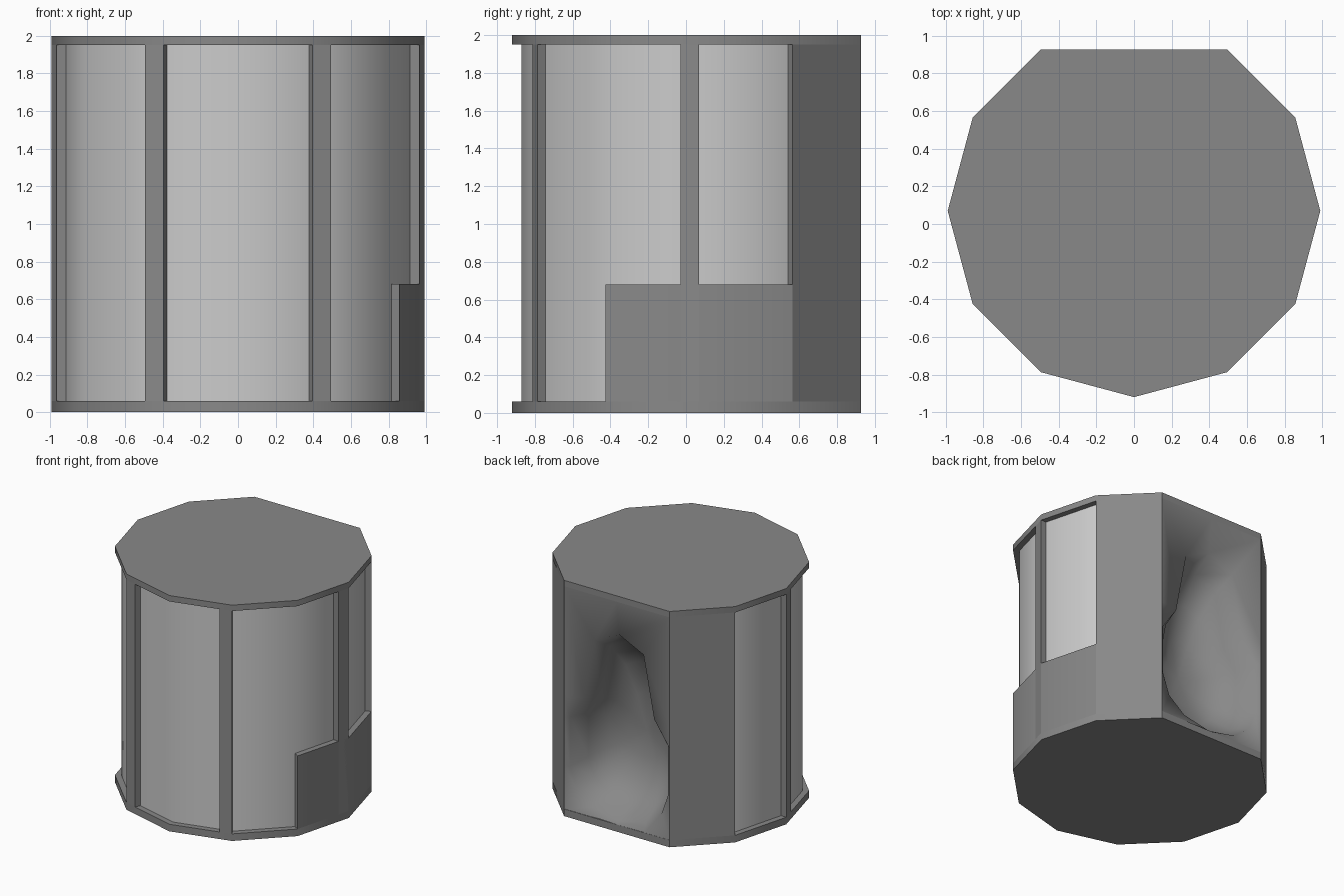
import bpy, math

if "Cube" in bpy.data.objects:
    bpy.data.objects.remove(bpy.data.objects["Cube"])

CY, R, INSET = 0.07, 0.99, 0.95     # centre y, outer radius, recess scale
BOT, TOP, H = 0.06, 1.95, 2.0

dark = bpy.data.materials.new("dark_grey")
dark.diffuse_color = (0.25, 0.25, 0.25, 1)
dark.use_nodes = True
dark.node_tree.nodes["Principled BSDF"].inputs["Base Color"].default_value = dark.diffuse_color


def corner(i):
    a = math.radians(-90 + 30 * i)
    return R * math.cos(a), CY + R * math.sin(a)


def on_edge(k):
    # point on the twelve-sided outline, k counted in corners from the front
    i = math.floor(k)
    f = k - i
    (x0, y0), (x1, y1) = corner(i), corner(i + 1)
    return x0 + (x1 - x0) * f, y0 + (y1 - y0) * f


def inward(p):
    return p[0] * INSET, CY + (p[1] - CY) * INSET


def make(name, verts, faces, mat=None, smooth=False):
    me = bpy.data.meshes.new(name)
    me.from_pydata(verts, [], faces)
    me.update()
    ob = bpy.data.objects.new(name, me)
    bpy.context.collection.objects.link(ob)
    if mat:
        me.materials.append(mat)
    if smooth:
        bpy.ops.object.select_all(action='DESELECT')
        ob.select_set(True)
        bpy.context.view_layer.objects.active = ob
        bpy.ops.object.shade_smooth_by_angle(angle=math.radians(35))
    return ob


def prism(name, loop, z0, z1, mat=None):
    # loop runs counter-clockwise
    n = len(loop)
    verts = [(x, y, z) for z in (z0, z1) for x, y in loop]
    faces = [tuple(reversed(range(n))), tuple(range(n, 2 * n))]
    faces += [(i, (i + 1) % n, n + (i + 1) % n, n + i) for i in range(n)]
    return make(name, verts, faces, mat, True)


def wall(name, k0, k1, z0=BOT, z1=TOP):
    ks = [k0] + list(range(math.floor(k0) + 1, math.ceil(k1))) + [k1]
    outer = [on_edge(k) for k in ks]
    prism(name, outer + [inward(p) for p in reversed(outer)], z0, z1, dark)


# Floor and roof plates, with the rear corner cut off flat
outline = [corner(i) for i in range(-5, 6)]
prism("floor_plate", outline, 0, BOT, dark)
prism("roof_plate", outline, TOP, H, dark)

# Recessed window panes: faceted sheet behind the posts
pane = [inward(corner(i)) for i in range(-5, 6)]
n = len(pane)
make("window_panes", [(x, y, z) for z in (BOT, TOP) for x, y in pane],
     [(i, i + 1, n + i + 1, n + i) for i in range(n - 1)], smooth=True)

# Posts and solid rear side walls on both sides
for side, s in (("right", 1), ("left", -1)):
    for part, a, b in (("front_post", 0.8, 1), ("side_post", 2.8, 3),
                       ("rear_side_wall", 4, 5)):
        k0, k1 = sorted((a * s, b * s))
        wall(f"{side}_{part}", k0, k1)

# Low solid wall on the right side only
wall("right_low_wall", 2, 4, BOT, 0.68)

# Rear wall with a smooth hollow, wide below and narrow above
half_rim = [(0, .06), (.25, .05), (.495, .05), (.495, .42), (.495, .84),
            (.495, 1.03), (.495, 1.95), (0, 1.95)]
half_lip = [(0, .08), (.25, .13), (.40, .25), (.46, .42), (.46, .84),
            (.33, 1.03), (.23, 1.55), (0, 1.66)]


def mirrored(half):
    return half + [(-x, z) for x, z in reversed(half[1:-1])]


def scaled(ring, s):
    return [(x * s, 0.7 + (z - 0.7) * s) for x, z in ring]


rim, lip = mirrored(half_rim), mirrored(half_lip)
back = corner(5)[1]
rings = [(rim, 0), (lip, .03), (scaled(lip, .88), .20),
         (scaled(lip, .65), .33), (scaled(lip, .35), .39)]
m = len(rim)
verts = [(x, back - d, z) for ring, d in rings for x, z in ring]
verts.append((0, back - .41, .7))
faces = []
for r in range(len(rings) - 1):
    for i in range(m):
        j = (i + 1) % m
        faces.append((r * m + j, r * m + i, (r + 1) * m + i, (r + 1) * m + j))
last = (len(rings) - 1) * m
faces += [(last + (i + 1) % m, last + i, len(verts) - 1) for i in range(m)]
rear = make("rear_wall_hollow", verts, faces, dark)
for p in rear.data.polygons:
    p.use_smooth = True
